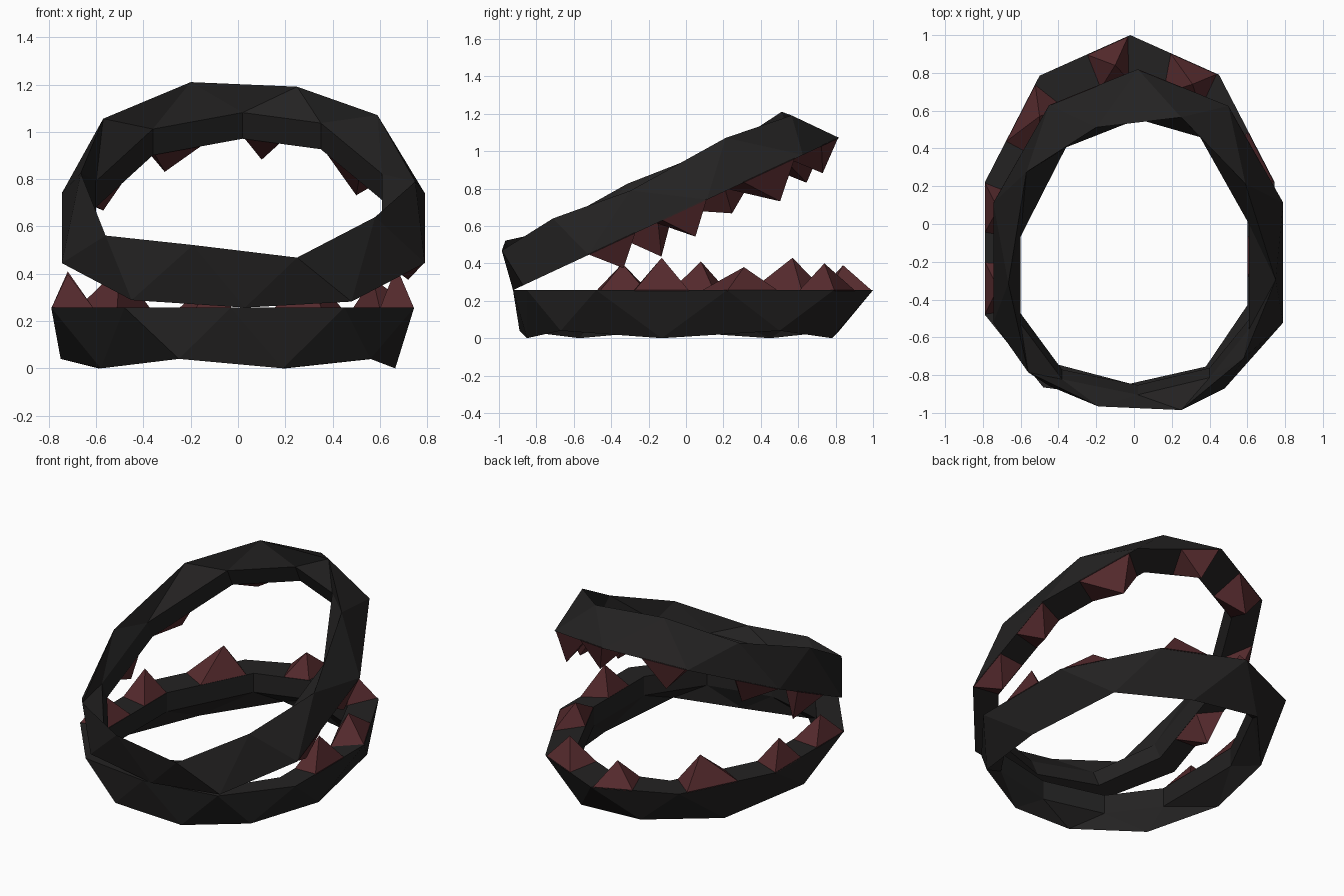
import bpy, bmesh, math
from mathutils import Vector, Matrix

if "Cube" in bpy.data.objects:
    bpy.data.objects.remove(bpy.data.objects["Cube"])

RIM_Z, INNER_Z = 0.257, 0.135

# Jaw outlines, counter-clockwise from the hinge at the front
outer = [(-.03, -.925), (.45, -.85), (.745, -.48), (.745, .22), (.45, .79),
         (-.02, 1.0), (-.5, .785), (-.79, .22), (-.79, -.48), (-.48, -.865)]
inner = [(-.02, -.845), (.38, -.755), (.6, -.43), (.6, .08), (.36, .6),
         (-.02, .765), (-.35, .66), (-.61, .15), (-.61, -.46), (-.4, -.745)]
# Foot points sit between the rim corners and alternate in height
foot = [(.19, -.85), (.56, -.67), (.665, -.13), (.57, .5), (.2, .78),
        (-.25, .82), (-.59, .45), (-.75, -.13), (-.58, -.57), (-.25, -.89)]
# Teeth: rim edge, start and end along it, tip
teeth = [(2, .29, .71, (.67, -.13, .43)), (3, 0, .48, (.57, .31, .38)),
         (4, .02, .55, (.31, .74, .40)), (5, .02, .48, (-.1, .84, .39)),
         (6, .08, .62, (-.5, .57, .43)), (7, 0, .38, (-.72, .08, .41)),
         (7, .6, 1, (-.72, -.34, .40))]
N = len(outer)


def material(name, color):
    m = bpy.data.materials.new(name)
    m.diffuse_color = (*color, 1)
    m.use_nodes = True
    m.node_tree.nodes["Principled BSDF"].inputs["Base Color"].default_value = m.diffuse_color
    return m


def finish(bm, name, mat, matrix):
    bmesh.ops.recalc_face_normals(bm, faces=bm.faces)
    me = bpy.data.meshes.new(name)
    bm.to_mesh(me)
    bm.free()
    me.materials.append(mat)
    me.transform(matrix)
    ob = bpy.data.objects.new(name, me)
    bpy.context.collection.objects.link(ob)
    return ob


def make_band(name, mat, matrix):
    bm = bmesh.new()
    o = [bm.verts.new((x, y, RIM_Z)) for x, y in outer]
    i = [bm.verts.new((x, y, RIM_Z)) for x, y in inner]
    u = [bm.verts.new((x, y, INNER_Z)) for x, y in inner]
    f = [bm.verts.new((x, y, .04 * (k % 2))) for k, (x, y) in enumerate(foot)]
    for a in range(N):
        b = (a + 1) % N
        bm.faces.new((o[a], o[b], i[b], i[a]))
        bm.faces.new((i[a], i[b], u[b], u[a]))
        for ring in (o, u):
            bm.faces.new((ring[a], ring[b], f[a]))
            bm.faces.new((ring[b], f[a], f[b]))
    finish(bm, name, mat, matrix)


def make_teeth(name, mat, matrix):
    bm = bmesh.new()
    for e, f0, f1, tip in teeth:
        def on(ring, t):
            a, b = Vector(ring[e]), Vector(ring[(e + 1) % N])
            return bm.verts.new((*a.lerp(b, t), RIM_Z - .004))
        base = [on(outer, f0), on(outer, f1), on(inner, f1), on(inner, f0)]
        top = bm.verts.new(tip)
        bm.faces.new(base)
        for k in range(4):
            bm.faces.new((base[k], base[(k + 1) % 4], top))
    finish(bm, name, mat, matrix)


dark = material("dark_iron", (.017, .016, .016))
red = material("dark_red", (.09, .023, .026))

# Upper jaw is the lower one turned over and opened 25 degrees at the hinge
hinge = Vector((0, -.925, RIM_Z))
opened = (Matrix.Translation(hinge) @ Matrix.Rotation(math.radians(25), 4, 'X')
          @ Matrix.Rotation(math.pi, 4, 'Y') @ Matrix.Translation(-hinge))

for side, mtx in (("lower", Matrix.Identity(4)), ("upper", opened)):
    make_band(side + "_jaw", dark, mtx)
    make_teeth(side + "_teeth", red, mtx)
